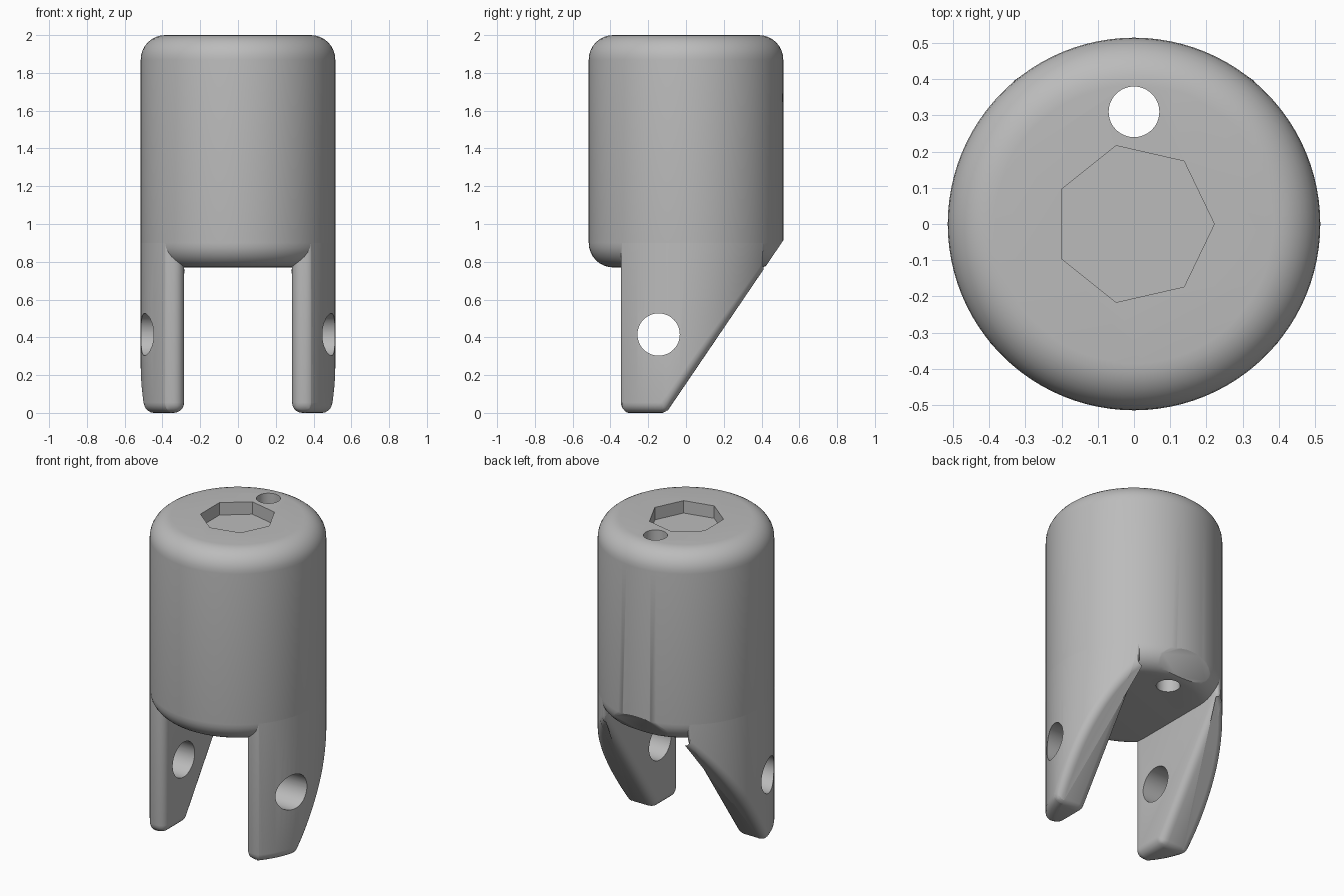
import bpy, bmesh, math
from mathutils import Vector

R, SEG = 0.515, 96          # outer radius and roundness
SHOULDER, FILLET = 0.77, 0.13
LEG_ROUND = 0.055
SLOPE_POINT, SLOPE_NORMAL = (0, -0.105, 0), (0, 1, -0.679)

cube = bpy.data.objects.get("Cube")
if cube:
    bpy.data.objects.remove(cube, do_unlink=True)

grey = bpy.data.materials.new("plain grey")
grey.use_nodes = True
grey.diffuse_color = (0.5, 0.5, 0.5, 1)
grey.node_tree.nodes["Principled BSDF"].inputs["Base Color"].default_value = (0.5, 0.5, 0.5, 1)


def finish_mesh(bm, name):
    bmesh.ops.recalc_face_normals(bm, faces=bm.faces)
    mesh = bpy.data.meshes.new(name)
    bm.to_mesh(mesh)
    bm.free()
    mesh.materials.append(grey)
    ob = bpy.data.objects.new(name, mesh)
    bpy.context.collection.objects.link(ob)
    return ob


def revolve(profile):
    """Solid of revolution from (radius, height) points, with flat caps."""
    bm = bmesh.new()
    rings = [[bm.verts.new((r * math.cos(i * math.tau / SEG), r * math.sin(i * math.tau / SEG), z))
              for i in range(SEG)] for r, z in profile]
    for low, high in zip(rings, rings[1:]):
        for i in range(SEG):
            j = (i + 1) % SEG
            bm.faces.new((low[i], low[j], high[j], high[i]))
    bm.faces.new(rings[0][::-1])
    bm.faces.new(rings[-1])
    return bm


def slice_off(bm, point, normal):
    """Remove what lies on the normal side of a plane and close the cut."""
    cut = bmesh.ops.bisect_plane(bm, geom=bm.verts[:] + bm.edges[:] + bm.faces[:], dist=1e-5,
                                 plane_co=point, plane_no=Vector(normal).normalized(), clear_outer=True)
    edges = [e for e in cut["geom_cut"] if isinstance(e, bmesh.types.BMEdge)]
    bmesh.ops.contextual_create(bm, geom=edges)
    bmesh.ops.remove_doubles(bm, verts=bm.verts, dist=0.002)


def cutter(name, sides, radius, depth, location, rotation=(0, 0, 0)):
    bpy.ops.mesh.primitive_cylinder_add(vertices=sides, radius=radius, depth=depth,
                                        location=location, rotation=rotation)
    ob = bpy.context.object
    ob.name = name
    ob.data.materials.append(grey)
    ob.hide_render = True
    return ob


def apply_all(ob, cutters):
    for c in cutters:
        mod = ob.modifiers.new("cut", 'BOOLEAN')
        mod.operation, mod.solver, mod.object = 'DIFFERENCE', 'EXACT', c
    bpy.ops.object.select_all(action='DESELECT')
    ob.select_set(True)
    bpy.context.view_layer.objects.active = ob
    for mod in list(ob.modifiers):
        bpy.ops.object.modifier_apply(modifier=mod.name)
    bpy.ops.object.shade_smooth_by_angle(angle=math.radians(32))


# Body: round bar with both rims rounded and a sloping cut at the back
arc = [k * math.pi / 16 for k in range(9)]
inner = R - FILLET
profile = [(inner + FILLET * math.sin(a), SHOULDER + FILLET * (1 - math.cos(a))) for a in arc]
profile += [(inner + FILLET * math.cos(a), 2 - FILLET * (1 - math.sin(a))) for a in arc]
bm = revolve(profile)
slice_off(bm, SLOPE_POINT, SLOPE_NORMAL)
body = finish_mesh(bm, "body")

# Seven-sided socket in the top and a small hole right through
socket = cutter("socket_cutter", 7, 0.222, 0.16, (0, 0, 2), (0, 0, -math.pi / 2))
vent = cutter("through_hole_cutter", 48, 0.07, 3, (0, 0.31, 1.2))
apply_all(body, [socket, vent])

# Fork legs: slices of the same bar with rounded edges
pin = cutter("pin_hole_cutter", 48, 0.112, 2, (0, -0.145, 0.415), (0, math.pi / 2, 0))
LEG_TOP = SHOULDER + FILLET
for name, side in (("left_leg", 1), ("right_leg", -1)):
    bm = revolve([(R, 0), (R, LEG_TOP)])
    slice_off(bm, (side * 0.285, 0, 0), (-side, 0, 0))
    slice_off(bm, (0, -0.345, 0), (0, -1, 0))
    slice_off(bm, SLOPE_POINT, SLOPE_NORMAL)
    bmesh.ops.recalc_face_normals(bm, faces=bm.faces)
    weight = bm.edges.layers.float.new("bevel_weight_edge")
    for e in bm.edges:
        angle = e.calc_face_angle(0)
        hidden = all(v.co.z > LEG_TOP - 0.001 for v in e.verts)
        if angle > math.radians(20) and not hidden:
            e[weight] = min(1, math.tan(angle / 2))
    leg = finish_mesh(bm, name)
    bevel = leg.modifiers.new("rounding", 'BEVEL')
    bevel.limit_method, bevel.width, bevel.segments = 'WEIGHT', LEG_ROUND, 5
    bevel.use_clamp_overlap = False
    apply_all(leg, [pin])

for helper in (socket, vent, pin):
    bpy.data.objects.remove(helper, do_unlink=True)
